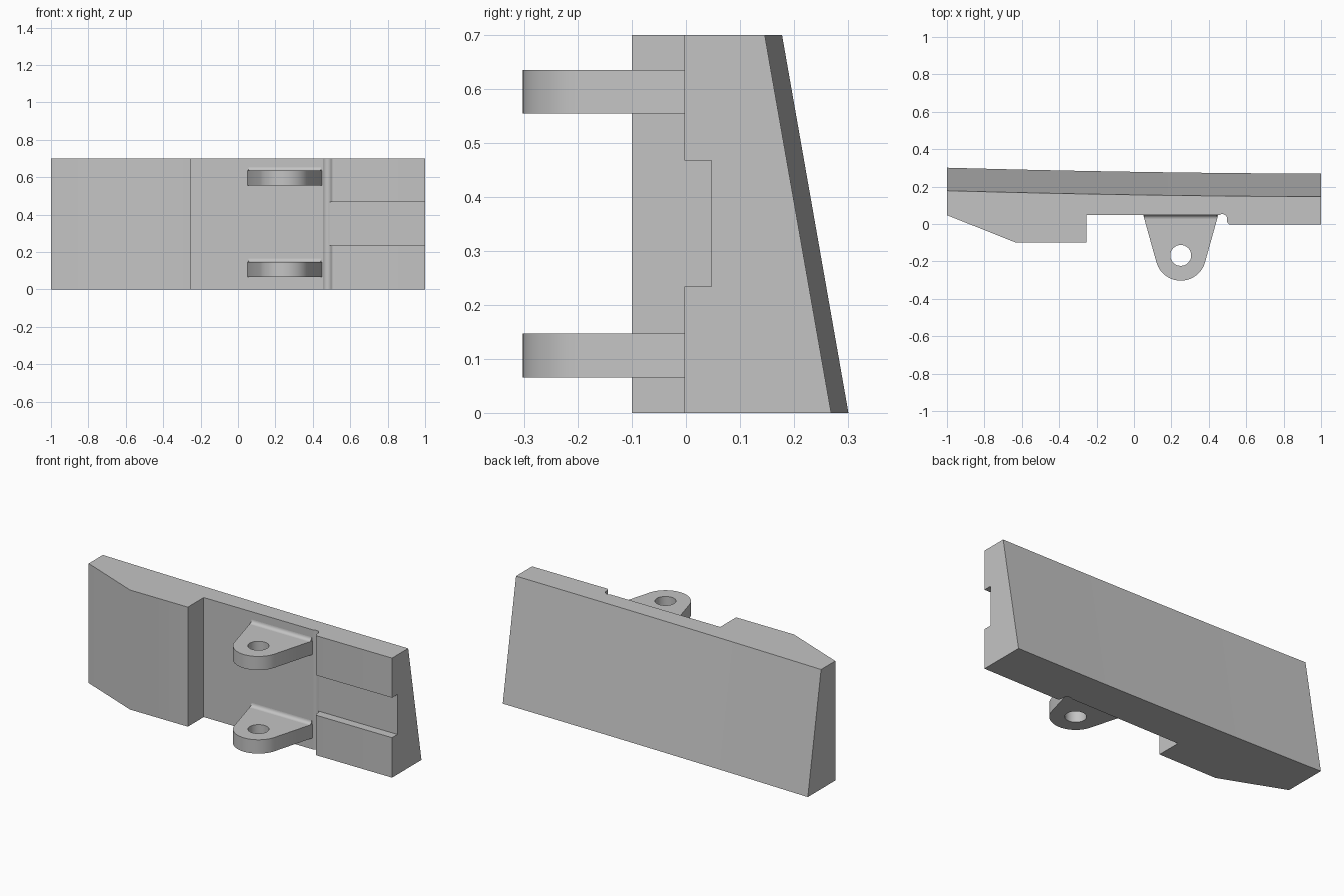
import bpy, bmesh
from math import cos, sin, pi, radians

if "Cube" in bpy.data.objects:
    bpy.data.objects.remove(bpy.data.objects["Cube"])

grey = bpy.data.materials.new("light grey")
grey.use_nodes = True
COLOUR = (0.55, 0.55, 0.55, 1)
grey.diffuse_color = COLOUR
grey.node_tree.nodes["Principled BSDF"].inputs["Base Color"].default_value = COLOUR

HEIGHT, FLOOR = 0.70, 0.047   # panel height, depth of the recess floor
LUG_X, LUG_Y = 0.25, -0.168


def arc(cx, cy, r, a0, a1, n):
    """Points on an arc, angles in degrees."""
    steps = [radians(a0 + (a1 - a0) * i / n) for i in range(n + 1)]
    return [(cx + r * cos(a), cy + r * sin(a)) for a in steps]


def loft(name, lower, upper):
    """Closed solid between two matching rings of 3D points."""
    bm = bmesh.new()
    a = [bm.verts.new(p) for p in lower]
    b = [bm.verts.new(p) for p in upper]
    bm.faces.new(a)
    bm.faces.new(b)
    for i in range(len(a)):
        j = (i + 1) % len(a)
        bm.faces.new((a[i], a[j], b[j], b[i]))
    bmesh.ops.recalc_face_normals(bm, faces=bm.faces)
    mesh = bpy.data.meshes.new(name)
    bm.to_mesh(mesh)
    bm.free()
    mesh.materials.append(grey)
    obj = bpy.data.objects.new(name, mesh)
    bpy.context.collection.objects.link(obj)
    return obj


def prism(name, outline, z0, z1):
    return loft(name, [(x, y, z0) for x, y in outline], [(x, y, z1) for x, y in outline])


def select(obj):
    bpy.ops.object.select_all(action="DESELECT")
    obj.select_set(True)
    bpy.context.view_layer.objects.active = obj


def combine(obj, other, operation):
    mod = obj.modifiers.new(operation.lower(), "BOOLEAN")
    mod.operation, mod.object, mod.solver = operation, other, "EXACT"
    select(obj)
    bpy.ops.object.modifier_apply(modifier=mod.name)
    bpy.data.objects.remove(other)


def smooth(obj):
    select(obj)
    bpy.ops.object.shade_smooth_by_angle(angle=radians(30))


# Panel: stepped front, gently curved back that leans forward with height
front = [(-1, FLOOR), (-0.63, -0.1), (-0.255, -0.1), (-0.255, FLOOR)]
front += arc(0.472, 0.027, 0.026, 130, 0, 8)     # relief groove at the step
front += arc(0.516, 0.015, 0.018, 180, 270, 6)   # rounded step edge
front += [(1, -0.003)]
back_x = [1 - i / 8 for i in range(17)]


def ring(z):
    lean = 0.123 * z / HEIGHT
    back = [(x, 0.279 - 0.016 * x + 0.006 * x * x - lean, z) for x in back_x]
    return [(x, y, z) for x, y in front] + back


panel = loft("panel", ring(0), ring(HEIGHT))

# Channel across the thick end, level with the recess floor
slot = prism("slot_cutter", [(0.47, -0.2), (1.1, -0.2), (1.1, FLOOR), (0.47, FLOOR)], 0.234, 0.468)
combine(panel, slot, "DIFFERENCE")
smooth(panel)

# Hinge lugs: tapered plates with a round end, a pin hole and a fillet on top
lug_outline = [(0.05, FLOOR + 0.01), (0.05, FLOOR)]
lug_outline += arc(LUG_X, LUG_Y, 0.135, 195, 345, 24)
lug_outline += [(0.45, FLOOR), (0.45, FLOOR + 0.01)]
for name, z0, z1 in (("lower_lug", 0.066, 0.147), ("upper_lug", 0.555, 0.635)):
    lug = prism(name, lug_outline, z0, z1)
    hole = prism("hole_cutter", arc(LUG_X, LUG_Y, 0.056, 0, 348.75, 31), z0 - 0.1, z1 + 0.1)
    combine(lug, hole, "DIFFERENCE")
    smooth(lug)

    # Concave fillet where the top of the lug meets the recess floor
    r = 0.02
    curve = arc(FLOOR - r, z1 + r, r, -90, 0, 6)
    section = [(FLOOR + 0.005, z1 - 0.005)] + curve[::-1]
    fillet = loft(name + "_fillet", [(0.055, y, z) for y, z in section],
                  [(0.445, y, z) for y, z in section])
    smooth(fillet)
